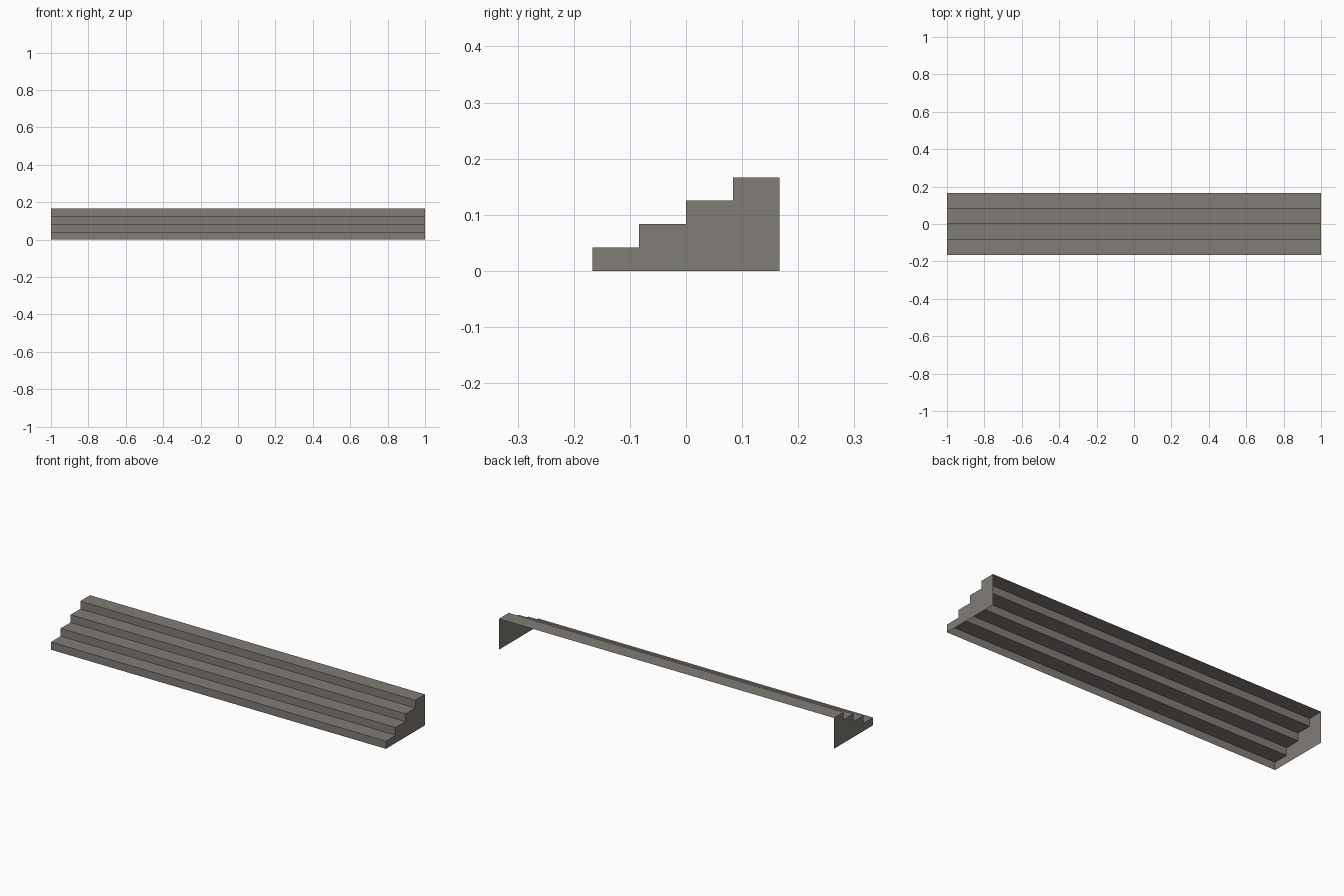
import bpy, bmesh

if "Cube" in bpy.data.objects:
    bpy.data.objects.remove(bpy.data.objects["Cube"])

STEPS, HALF_W, DEPTH, HEIGHT = 4, 1.0, 1 / 3, 1 / 6
run, rise = DEPTH / STEPS, HEIGHT / STEPS

stone = bpy.data.materials.new("warm grey stone")
stone.diffuse_color = (0.22, 0.205, 0.185, 1)
stone.use_nodes = True
stone.node_tree.nodes["Principled BSDF"].inputs["Base Color"].default_value = stone.diffuse_color

# Stepped side profile (y, z), from the front foot up to the back edge
profile = [(-DEPTH / 2, 0)]
for i in range(STEPS):
    y, z = -DEPTH / 2 + i * run, (i + 1) * rise
    profile += [(y, z), (y + run, z)]

bm = bmesh.new()
left = [bm.verts.new((-HALF_W, y, z)) for y, z in profile]
right = [bm.verts.new((HALF_W, y, z)) for y, z in profile]

# Treads and risers (thin shell, open underneath and at the back)
for i in range(len(profile) - 1):
    bm.faces.new((left[i], right[i], right[i + 1], left[i + 1]))

# End panels down to the ground
left_foot = bm.verts.new((-HALF_W, DEPTH / 2, 0))
right_foot = bm.verts.new((HALF_W, DEPTH / 2, 0))
bm.faces.new(left + [left_foot])
bm.faces.new([right_foot] + right[::-1])

mesh = bpy.data.meshes.new("stair_steps")
bm.to_mesh(mesh)
bm.free()
mesh.materials.append(stone)
steps = bpy.data.objects.new("stair_steps", mesh)
bpy.context.collection.objects.link(steps)
